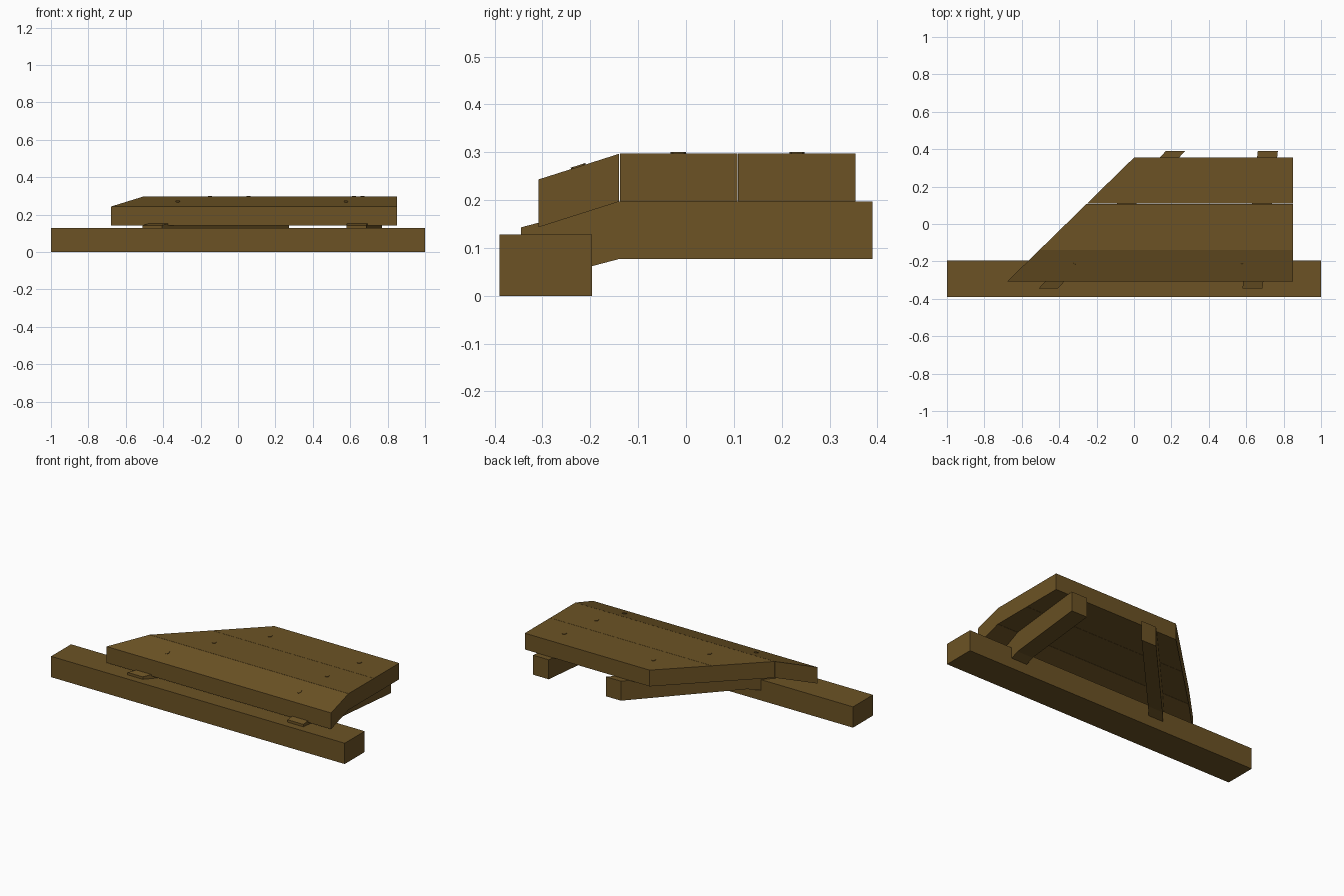
import bpy, bmesh, math

if "Cube" in bpy.data.objects:
    bpy.data.objects.remove(bpy.data.objects["Cube"])

wood = bpy.data.materials.new("brown wood")
wood.diffuse_color = (0.150, 0.086, 0.018, 1)
wood.use_nodes = True
wood.node_tree.nodes["Principled BSDF"].inputs["Base Color"].default_value = wood.diffuse_color


def finish(name, bm):
    bmesh.ops.recalc_face_normals(bm, faces=bm.faces)
    me = bpy.data.meshes.new(name)
    bm.to_mesh(me)
    bm.free()
    me.materials.append(wood)
    ob = bpy.data.objects.new(name, me)
    bpy.context.collection.objects.link(ob)
    return ob


def loft(name, sections):
    """Timber lofted along y; each section is (y, x_left, x_right, z_bottom, z_top)."""
    bm = bmesh.new()
    rings = [[bm.verts.new(p) for p in ((a, y, lo), (b, y, lo), (b, y, hi), (a, y, hi))]
             for y, a, b, lo, hi in sections]
    for r, s in zip(rings, rings[1:]):
        for i in range(4):
            j = (i + 1) % 4
            bm.faces.new((r[i], r[j], s[j], s[i]))
    bm.faces.new(rings[0])
    bm.faces.new(rings[-1])
    return finish(name, bm)


FRONT, BEND, SEAM, BACK = -0.309, -0.139, 0.108, 0.355
RIGHT = 0.85
SLOPE = 0.318


def cut_x(y):
    # diagonal left edge of the deck
    return -0.68 * (BACK - y) / (BACK - FRONT)


def deck_top(y):
    return 0.297 + min(0, y - BEND) * SLOPE


# ground beam
loft("ground_beam", [(-0.39, -1, 1, 0, 0.128), (-0.196, -1, 1, 0, 0.128)])

# deck planks, the front one tilted down
for name, y0, y1 in (("front_plank", FRONT, BEND), ("middle_plank", BEND, SEAM),
                     ("back_plank", SEAM, BACK)):
    y0, y1 = y0 + 0.0007, y1 - 0.0007
    loft(name, [(y, cut_x(y), RIGHT, deck_top(y) - 0.1, deck_top(y)) for y in (y0, y1)])

# joists, bent down at the front to rest in the beam
J0, J1 = -0.345, 0.39
joists = {"left_joist": (-0.51, 0.17, 0.103), "right_joist": (0.58, 0.662, 0.107)}


def joist_x(spec, y):
    a, b, w = spec
    return a + (b - a) * (y - J0) / (J1 - J0)


for name, spec in joists.items():
    rows = []
    for y, drop in ((J0, 0.054), (BEND, 0), (J1, 0)):
        x = joist_x(spec, y)
        rows.append((y, x, x + spec[2], 0.077 - drop, 0.197 - drop))
    loft(name, rows)

# nail heads over the joists
nails = [(-0.322, -0.225), (0.577, -0.225), (-0.15, -0.016), (0.62, -0.016),
         (0.057, 0.232), (0.665, 0.232)]
for k, (x, y) in enumerate(nails):
    bm = bmesh.new()
    bmesh.ops.create_cone(bm, cap_ends=True, segments=8, radius1=1, radius2=1, depth=1)
    for v in bm.verts:
        v.co = (v.co.x * 0.011, v.co.y * 0.016, v.co.z * 0.006)
    ob = finish(f"nail_head_{k + 1}", bm)
    ob.location = (x, y, deck_top(y))
    if y < BEND:
        ob.rotation_euler.x = math.atan(SLOPE)
